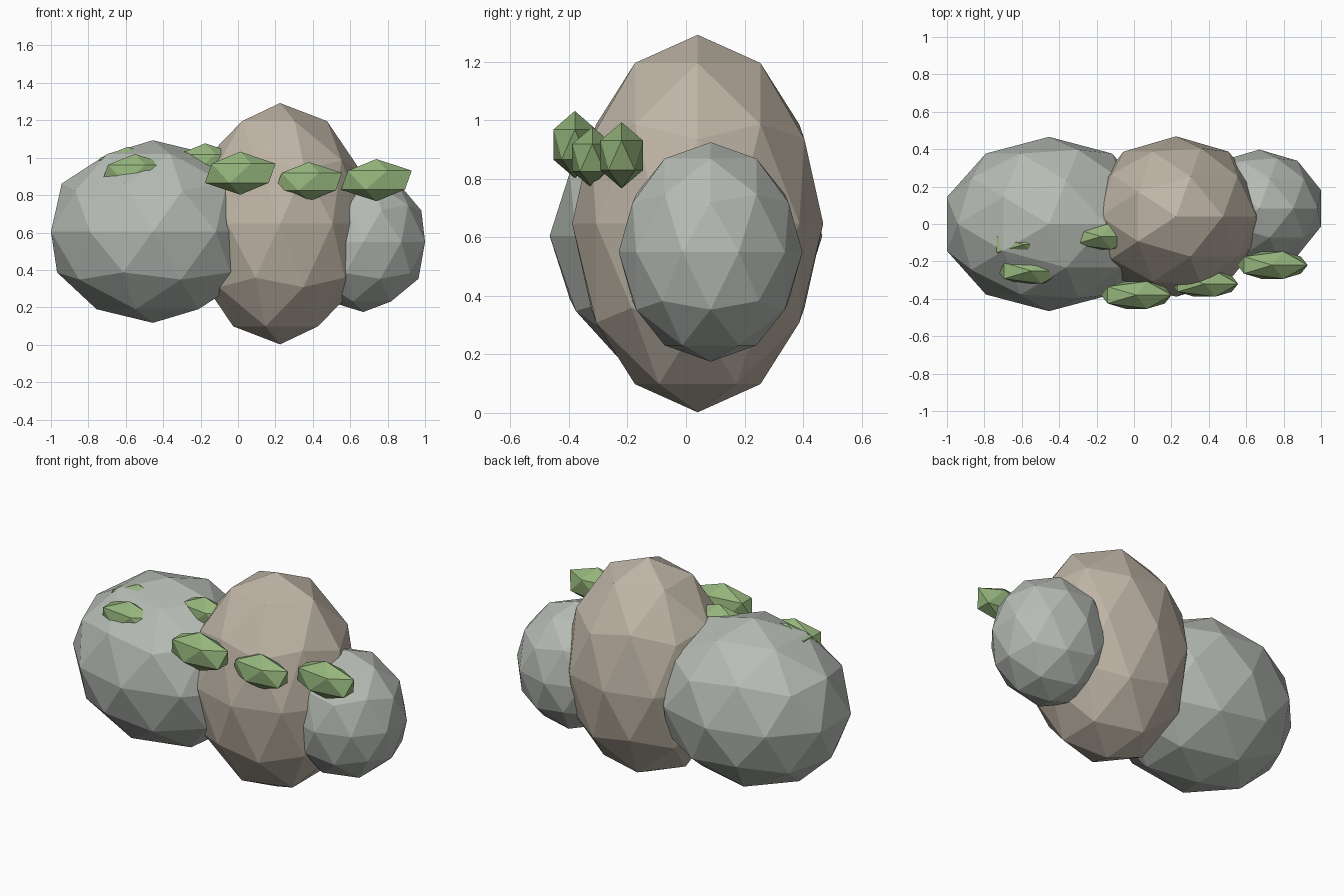
import bpy

if "Cube" in bpy.data.objects:
    bpy.data.objects.remove(bpy.data.objects["Cube"])


def material(name, rgb):
    m = bpy.data.materials.new(name)
    m.diffuse_color = (*rgb, 1)
    m.use_nodes = True
    m.node_tree.nodes["Principled BSDF"].inputs["Base Color"].default_value = m.diffuse_color
    return m


GREY = material("grey_stone", (0.47, 0.50, 0.46))
TAN = material("tan_stone", (0.52, 0.46, 0.38))
MOSS = material("moss_green", (0.30, 0.46, 0.20))


def blob(name, centre, radii, detail, mat):
    # flat-faced icosphere stretched along the axes
    bpy.ops.mesh.primitive_ico_sphere_add(subdivisions=detail, radius=1, location=centre)
    ob = bpy.context.object
    ob.name = name
    ob.scale = radii
    bpy.ops.object.transform_apply(location=False, rotation=False, scale=True)
    ob.data.materials.append(mat)
    bpy.ops.object.shade_flat()


# Three overlapping boulders
blob("left_boulder", (-0.455, 0, 0.605), (0.573, 0.466, 0.488), 2, GREY)
blob("middle_boulder", (0.225, 0.04, 0.647), (0.477, 0.429, 0.645), 2, TAN)
blob("right_boulder", (0.67, 0.084, 0.55), (0.347, 0.314, 0.375), 2, GREY)

# Moss tufts along the upper front, some sunk into the stone
tufts = [
    ((0.012, -0.38, 0.917), (0.211, 0.086, 0.115)),
    ((0.378, -0.32, 0.872), (0.200, 0.081, 0.105)),
    ((0.740, -0.22, 0.880), (0.211, 0.086, 0.113)),
    ((-0.175, -0.067, 0.970), (0.200, 0.081, 0.107)),
    ((-0.550, -0.25, 0.915), (0.200, 0.081, 0.105)),
    ((-0.590, -0.11, 0.953), (0.200, 0.081, 0.105)),
]
for i, (centre, radii) in enumerate(tufts, 1):
    blob(f"moss_tuft_{i}", centre, radii, 1, MOSS)
